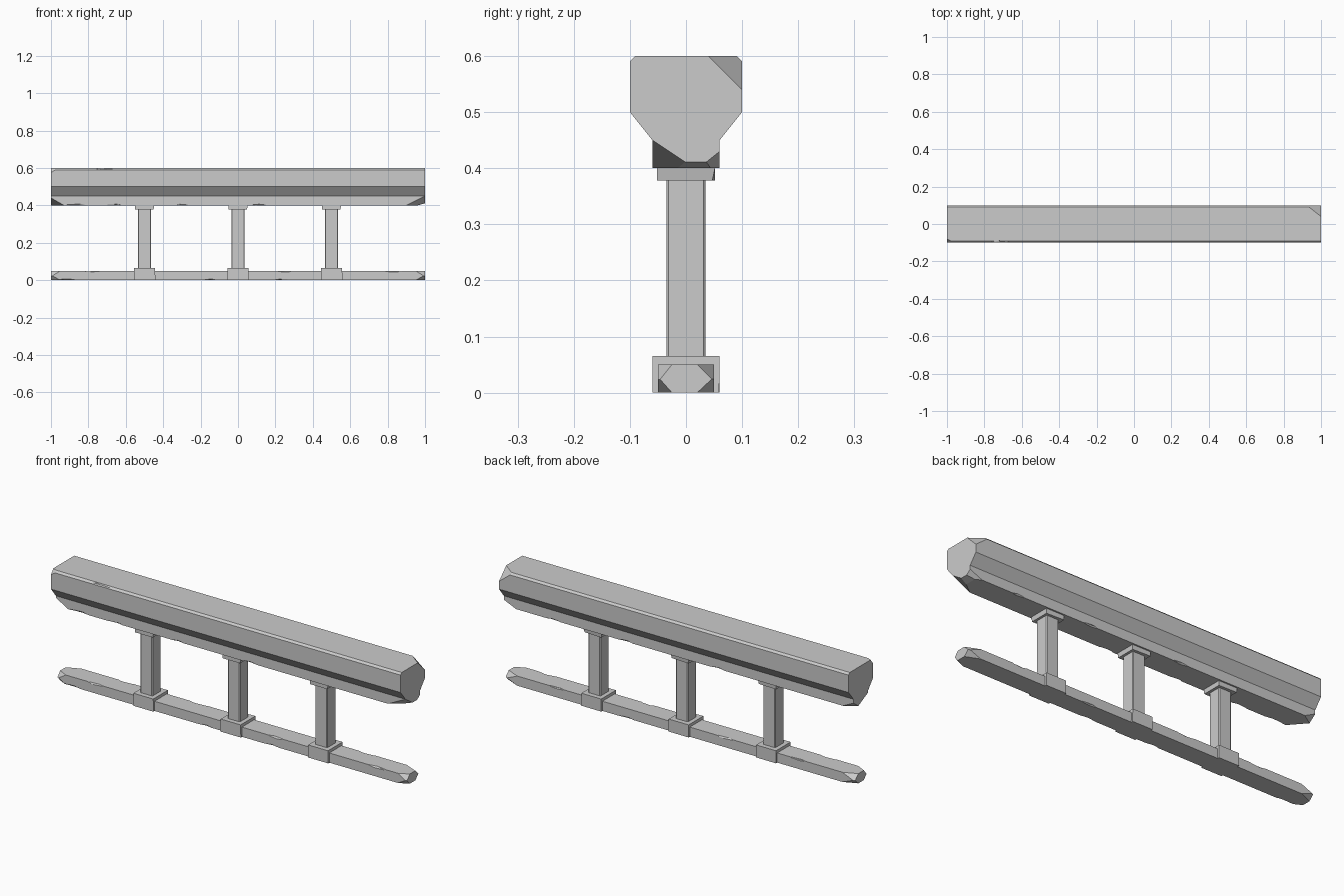
import bpy, bmesh
from mathutils import Vector, Matrix
from mathutils.geometry import normal

if "Cube" in bpy.data.objects:
    bpy.data.objects.remove(bpy.data.objects["Cube"])


def finish(bm, name):
    bmesh.ops.recalc_face_normals(bm, faces=bm.faces)
    me = bpy.data.meshes.new(name)
    bm.to_mesh(me)
    bm.free()
    ob = bpy.data.objects.new(name, me)
    bpy.context.collection.objects.link(ob)
    return ob


def prism(profile, x0, x1):
    """Extrude a (y, z) outline along x."""
    bm = bmesh.new()
    f = bm.faces.new([bm.verts.new((x0, y, z)) for y, z in profile])
    r = bmesh.ops.extrude_face_region(bm, geom=[f])
    vs = [v for v in r["geom"] if isinstance(v, bmesh.types.BMVert)]
    bmesh.ops.translate(bm, verts=vs, vec=(x1 - x0, 0, 0))
    return bm


def slice_corner(bm, a, b, c, centre):
    """Cut off the corner beyond the plane through three points."""
    a, b, c = Vector(a), Vector(b), Vector(c)
    n = normal(a, b, c)
    if n.dot(Vector(centre) - a) > 0:
        n = -n
    g = list(bm.verts) + list(bm.edges) + list(bm.faces)
    bmesh.ops.bisect_plane(bm, geom=g, plane_co=a, plane_no=n, clear_outer=True)
    bmesh.ops.holes_fill(bm, edges=[e for e in bm.edges if e.is_boundary], sides=0)


def chip(ob, chips):
    """Carve shallow faceted dents (x, y, z, half length, radius) from edges."""
    bm = bmesh.new()
    for x, y, z, length, r in chips:
        m = Matrix.Translation((x, y, z)) @ Matrix.Rotation(x * 9, 4, 'X') @ Matrix.Diagonal((length, r, r, 1))
        bmesh.ops.create_icosphere(bm, subdivisions=1, radius=1, matrix=m)
    cutter = finish(bm, ob.name + "_cutter")
    cutter.hide_render = True
    mod = ob.modifiers.new("chips", 'BOOLEAN')
    mod.operation = 'DIFFERENCE'
    mod.solver = 'EXACT'
    mod.object = cutter
    bpy.context.view_layer.objects.active = ob
    bpy.ops.object.modifier_apply(modifier=mod.name)
    bpy.data.objects.remove(cutter)


def block(name, x, hx, hy, z0, z1, bevel=0.0, skew=0.0):
    """Box around x with optional bevelled uprights and one leaning side."""
    bm = bmesh.new()
    m = Matrix.Translation((x, 0, (z0 + z1) / 2)) @ Matrix.Diagonal((2 * hx, 2 * hy, z1 - z0, 1))
    bmesh.ops.create_cube(bm, size=1, matrix=m)
    for v in bm.verts:
        if v.co.x > x and v.co.z < z1 - 1e-4:
            v.co.x -= skew
            if v.co.y > 0:
                v.co.y -= abs(skew)
    if bevel:
        ed = [e for e in bm.edges if abs(e.verts[0].co.z - e.verts[1].co.z) > 0.01]
        bmesh.ops.bevel(bm, geom=ed, offset=bevel, segments=1, affect='EDGES')
    return finish(bm, name)


# Top beam with flared sides and broken ends
half = [(0.06, 0.40), (0.06, 0.45), (0.10, 0.50), (0.10, 0.59), (0.09, 0.60)]
bm = prism(half + [(-y, z) for y, z in reversed(half)], -1, 1)
mid = (0, 0, 0.5)
for tri in [
    ((1, -0.06, 0.45), (1, 0, 0.41), (0.90, -0.06, 0.40)),
    ((1, 0, 0.411), (1, 0.035, 0.411), (0.96, 0, 0.40)),
    ((1, 0.035, 0.41), (1, 0.06, 0.43), (0.93, 0.06, 0.40)),
    ((1, 0.04, 0.60), (1, 0.10, 0.54), (0.93, 0.095, 0.60)),
    ((-1, -0.06, 0.44), (-1, 0, 0.41), (-0.93, -0.06, 0.40)),
    ((-1, 0.02, 0.40), (-1, 0.06, 0.43), (-0.94, 0.06, 0.40)),
    ((-1, -0.10, 0.575), (-1, -0.08, 0.60), (-0.97, -0.095, 0.60)),
]:
    slice_corner(bm, *tri, mid)
beam = finish(bm, "top_beam")
chip(beam, [
    (-0.86, -0.067, 0.393, 0.08, 0.018), (-0.66, -0.067, 0.393, 0.06, 0.018),
    (-0.30, -0.067, 0.393, 0.05, 0.017), (0.11, -0.067, 0.393, 0.06, 0.018),
    (0.30, 0.067, 0.393, 0.06, 0.018), (-0.22, 0.067, 0.393, 0.07, 0.018),
    (0.72, 0.067, 0.393, 0.06, 0.017), (-0.72, -0.102, 0.602, 0.08, 0.015),
])

# Bottom rail with rounded-off ends
bm = prism([(-0.05, 0), (0.05, 0), (0.05, 0.05), (-0.05, 0.05)], -1, 1)
mid = (0, 0, 0.025)
for sx in (1, -1):
    for sy, y0, dx in ((1, 0.02, 0.07), (-1, 0.025, 0.05)):
        slice_corner(bm, (sx, sy * y0, 0), (sx, sy * 0.05, 0.028), (sx - sx * dx, sy * 0.05, 0), mid)
        slice_corner(bm, (sx, sy * y0, 0.05), (sx, sy * 0.045, 0.025), (sx - sx * dx, sy * 0.05, 0.05), mid)
rail = finish(bm, "bottom_rail")
chip(rail, [
    (-0.78, -0.055, 0.055, 0.07, 0.014), (-0.92, -0.055, -0.004, 0.08, 0.014),
    (-0.68, 0.055, 0.055, 0.06, 0.014), (-0.26, 0.055, 0.055, 0.08, 0.014),
    (0.25, -0.055, 0.055, 0.06, 0.015), (0.23, -0.055, -0.004, 0.06, 0.013),
    (0.83, -0.055, 0.055, 0.07, 0.015), (0.70, 0.055, 0.055, 0.06, 0.014),
    (-0.15, -0.055, -0.004, 0.05, 0.013), (0.30, 0.055, -0.004, 0.06, 0.013),
])

# Three posts, each with a cap and a sleeve around the rail
for side, x, lean in (("left", -0.5, 0.003), ("middle", 0.0, 0.004), ("right", 0.5, 0.005)):
    block(side + "_post", x, 0.035, 0.035, 0.05, 0.39, bevel=0.004)
    block(side + "_post_cap", x, 0.052, 0.052, 0.378, 0.402, skew=lean)
    block(side + "_post_sleeve", x, 0.057, 0.06, 0.0, 0.065, skew=-0.001)
